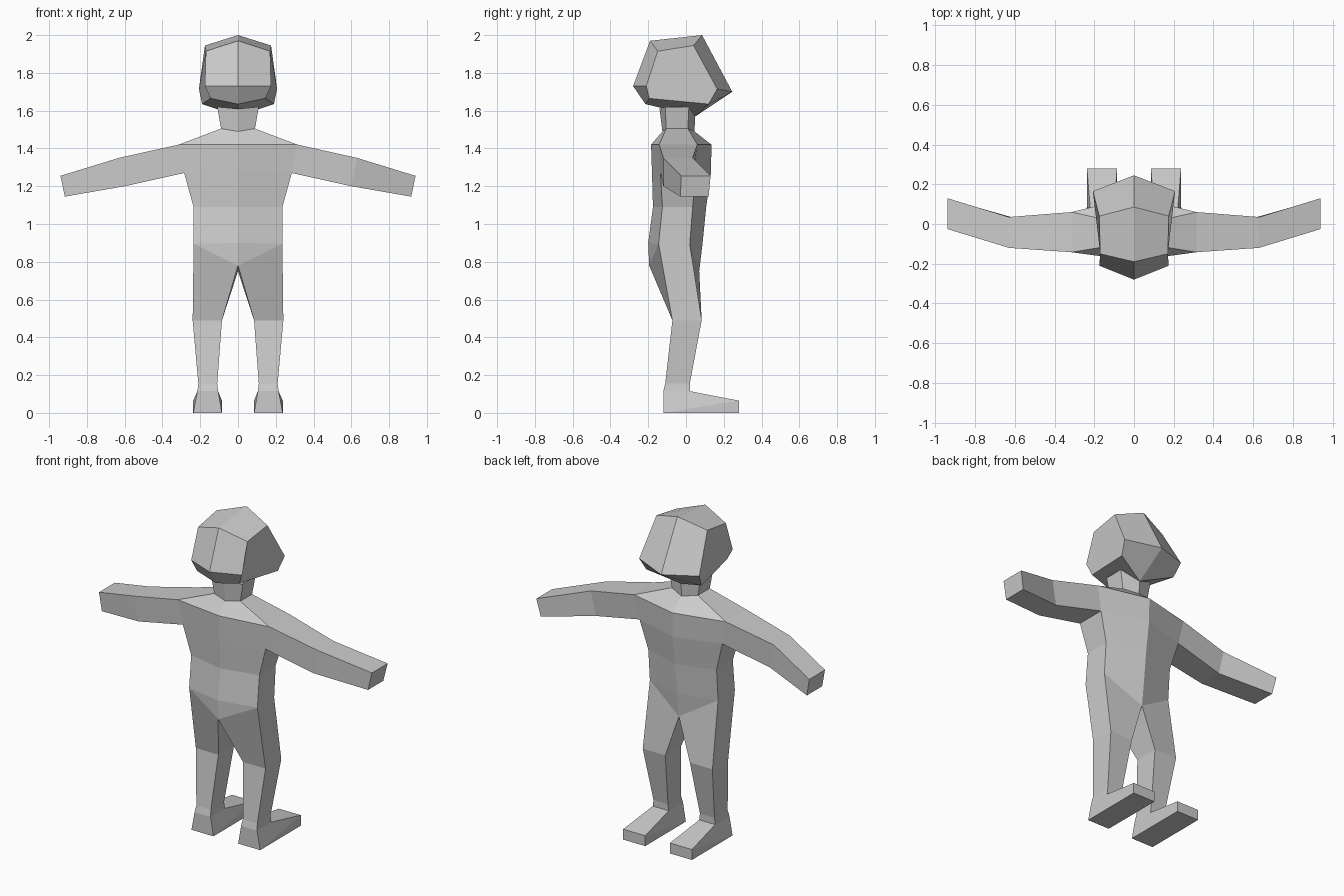
import bpy, bmesh

if "Cube" in bpy.data.objects:
    bpy.data.objects.remove(bpy.data.objects["Cube"])

skin = bpy.data.materials.new("plain_grey")
skin.diffuse_color = (0.6, 0.6, 0.6, 1)
skin.use_nodes = True
skin.node_tree.nodes["Principled BSDF"].inputs["Base Color"].default_value = skin.diffuse_color


def loft(name, rings, closed=True, cap=False):
    """Skin rings of points on the +x side, then mirror the part across x = 0."""
    bm = bmesh.new()
    rows = [[bm.verts.new(p) for p in ring] for ring in rings]
    n = len(rows[0])
    for a, b in zip(rows, rows[1:]):
        for i in range(n if closed else n - 1):
            j = (i + 1) % n
            bm.faces.new((a[i], b[i], b[j], a[j]))
    if cap:
        bm.faces.new(rows[-1][::-1])
    bmesh.ops.remove_doubles(bm, verts=bm.verts, dist=0.0005)
    mesh = bpy.data.meshes.new(name)
    bm.to_mesh(mesh)
    bm.free()
    mesh.materials.append(skin)
    obj = bpy.data.objects.new(name, mesh)
    bpy.context.collection.objects.link(obj)
    mirror = obj.modifiers.new("mirror", "MIRROR")
    mirror.use_clip = True
    return obj


def half_ring(x, z_side, z_mid, front_mid, front, back, back_mid):
    """Half of a six-sided body section, running front to back."""
    return [(0, front_mid, z_mid), (x, front, z_side), (x, back, z_side), (0, back_mid, z_mid)]


def leg_ring(x_in, x_out, front, back, z):
    return [(x_in, front, z), (x_out, front, z), (x_out, back, z), (x_in, back, z)]


# head: centre profile and narrower side panel
loft("head", [
    [(0, -.19, 1.97), (0, .085, 2.0), (0, .245, 1.70),
     (0, .05, 1.57), (0, -.215, 1.635), (0, -.28, 1.73)],
    [(.17, -.15, 1.915), (.175, .04, 1.945), (.207, .165, 1.715),
     (.19, .12, 1.635), (.145, -.195, 1.665), (.175, -.21, 1.73)],
], cap=True)

# neck
neck_base = half_ring(.09, 1.505, 1.49, -.125, -.105, .01, .045)
loft("neck", [half_ring(.11, 1.62, 1.61, -.14, -.11, .015, .05), neck_base], closed=False)

# shoulder slope, sharing the shoulder section with the torso
shoulder = half_ring(.315, 1.42, 1.42, -.185, -.142, .06, .135)
armpit = half_ring(.285, 1.27, 1.27, -.18, -.135, .05, .132)
loft("shoulders", [neck_base, shoulder], closed=False)

# torso down to the crotch
hip = half_ring(.235, .895, .9, -.2, -.145, .02, .088)
crotch = [(0, -.195, .78), hip[1], hip[2], (0, .07, .75)]
torso = loft("torso", [
    shoulder,
    armpit,
    half_ring(.235, 1.09, 1.09, -.175, -.125, .035, .107),
    hip,
    crotch,
], closed=False)

# arms: sections run back-top, back-bottom, front-bottom, front-top
loft("arms", [
    [shoulder[2], armpit[2], armpit[1], shoulder[1]],
    [(.63, .035, 1.35), (.60, .03, 1.20), (.60, -.12, 1.20), (.63, -.12, 1.35)],
    [(.94, .13, 1.255), (.917, .12, 1.145), (.917, -.03, 1.145), (.94, -.025, 1.255)],
], cap=True)

# legs
ankle = leg_ring(.11, .21, -.11, .02, .155)
loft("legs", [crotch, leg_ring(.085, .24, -.072, .083, .49), ankle])

# feet: short ankle collar, then wedge with a flat sole
sole = leg_ring(.085, .237, -.12, .28, 0)
toe_line = sole[:2] + [(x, y, .065) for x, y, z in sole[2:]]
loft("feet", [ankle, leg_ring(.105, .215, -.12, .02, .115), toe_line, sole], cap=True)

# open the torso side where the arm joins
bm = bmesh.new()
bm.from_mesh(torso.data)
socket = [f for f in bm.faces if all(v.co.x > .25 and v.co.z > 1.2 for v in f.verts)]
bmesh.ops.delete(bm, geom=socket, context="FACES_ONLY")
bm.to_mesh(torso.data)
bm.free()
